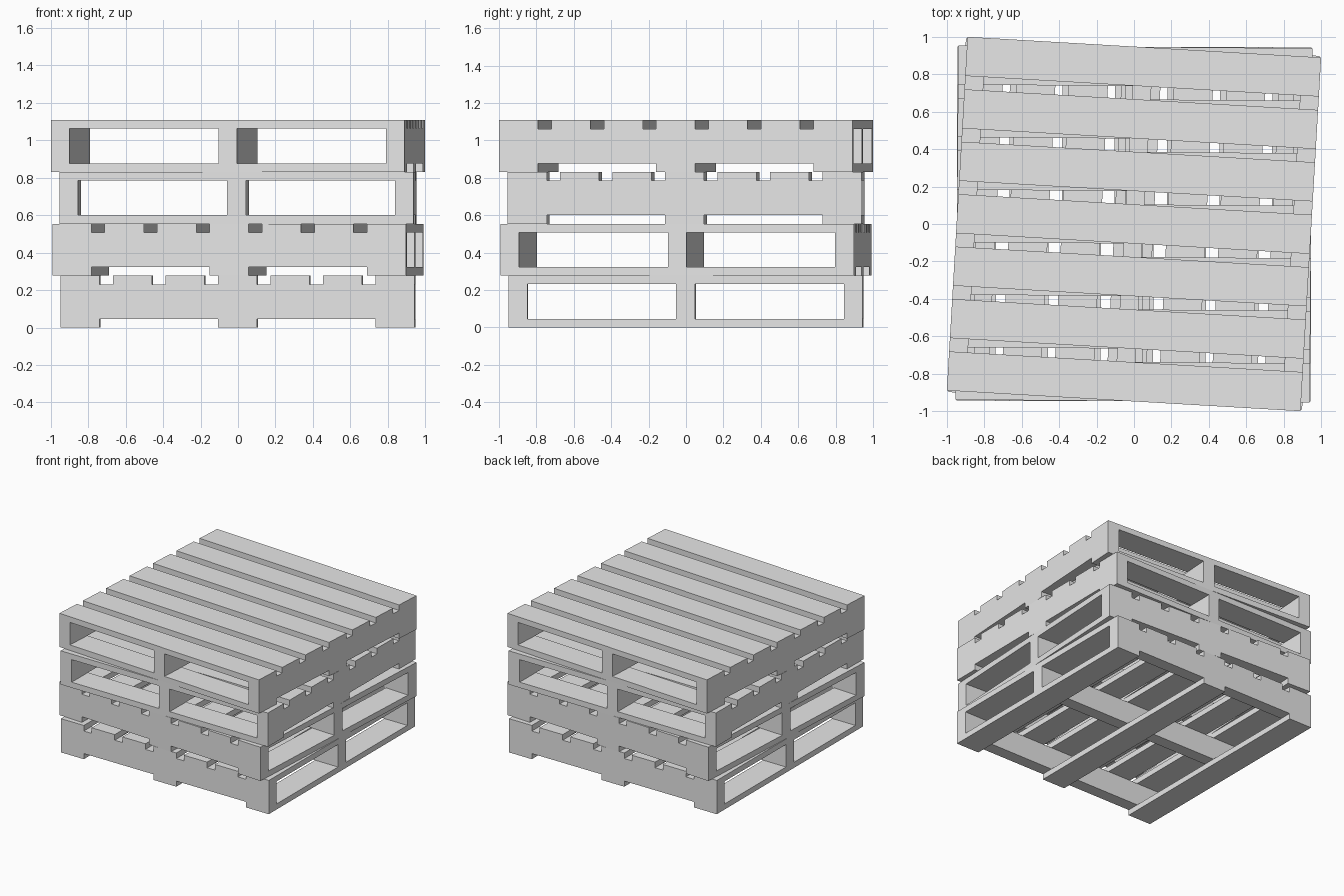
import bpy
import bmesh
import math
from mathutils import Matrix

cube = bpy.data.objects.get("Cube")
if cube:
    bpy.data.objects.remove(cube, do_unlink=True)

SIZE = 1.892      # side of one square pallet
HEIGHT = 0.277    # height of one pallet
BOARD = 0.046     # deck board thickness
BOARD_W = 0.209   # deck board width
STRINGER_W = 0.1  # stringer width

wood = bpy.data.materials.new("pale grey wood")
wood.use_nodes = True
grey = (0.8, 0.8, 0.8, 1)
wood.diffuse_color = grey
wood.node_tree.nodes["Principled BSDF"].inputs["Base Color"].default_value = grey


def spread(count, width):
    """Centres of evenly spaced boards whose outer edges are flush."""
    reach = SIZE - width
    return [reach * (i / (count - 1) - 0.5) for i in range(count)]


def make_boxes(name, boxes, base, angle):
    """One object from (centre, size) boxes, turned and lifted into the stack."""
    bm = bmesh.new()
    for centre, size in boxes:
        bmesh.ops.create_cube(
            bm, size=1, matrix=Matrix.Translation(centre) @ Matrix.Diagonal((*size, 1)))
    mesh = bpy.data.meshes.new(name)
    bm.to_mesh(mesh)
    bm.free()
    mesh.materials.append(wood)
    obj = bpy.data.objects.new(name, mesh)
    obj.location.z = base
    obj.rotation_euler.z = math.radians(angle)
    bpy.context.collection.objects.link(obj)


def make_pallet(label, base, angle):
    # Deck boards run along local x, stringers along local y
    top = [((0, y, HEIGHT - BOARD / 2), (SIZE, BOARD_W, BOARD))
           for y in spread(7, BOARD_W)]
    bottom = [((0, y, BOARD / 2), (SIZE, BOARD_W, BOARD))
              for y in spread(3, BOARD_W)]
    stringers = [((x, 0, HEIGHT / 2), (STRINGER_W, SIZE, HEIGHT - 2 * BOARD))
                 for x in spread(3, STRINGER_W)]
    make_boxes(label + "_top_boards", top, base, angle)
    make_boxes(label + "_bottom_boards", bottom, base, angle)
    make_boxes(label + "_stringers", stringers, base, angle)


# Lower two pallets are turned a quarter; each sits slightly askew
for i, turn in enumerate((90 - 0.15, 90 - 2.86, -0.45, -3.34)):
    make_pallet(f"pallet_{i + 1}", i * HEIGHT, turn)
